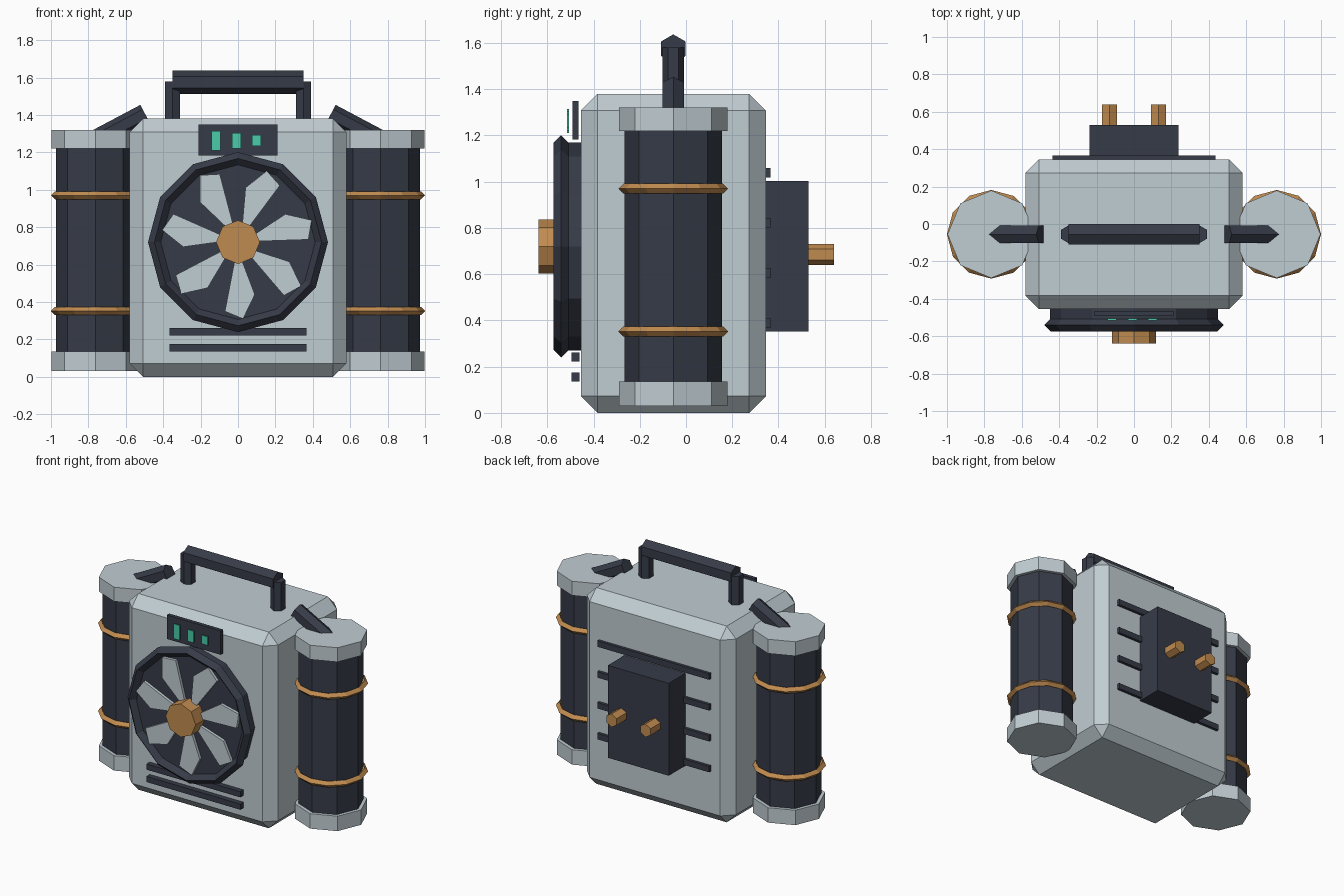
import bpy, bmesh, math
from mathutils import Vector, Matrix

cube = bpy.data.objects.get("Cube")
if cube:
    bpy.data.objects.remove(cube, do_unlink=True)


def material(name, rgb):
    m = bpy.data.materials.new(name)
    m.use_nodes = True
    m.diffuse_color = (*rgb, 1)
    m.node_tree.nodes["Principled BSDF"].inputs["Base Color"].default_value = (*rgb, 1)
    return m


GREY = material("pale_grey", (0.53, 0.61, 0.65))
DARK = material("dark_slate", (0.037, 0.044, 0.064))
COPPER = material("copper", (0.53, 0.26, 0.08))
GREEN = material("light_green", (0.07, 0.6, 0.4))
CY = -0.055   # depth of the body centre line
FAN_Z = 0.72  # height of the fan axis


def finish(name, bm, mat):
    bmesh.ops.recalc_face_normals(bm, faces=bm.faces)
    mesh = bpy.data.meshes.new(name)
    bm.to_mesh(mesh)
    bm.free()
    mesh.materials.append(mat)
    obj = bpy.data.objects.new(name, mesh)
    bpy.context.collection.objects.link(obj)
    return obj


def box(name, x, y, z, mat, chamfer=0):
    """Box from (min, max) pairs, optionally with flat chamfered edges."""
    bm = bmesh.new()
    bmesh.ops.create_cube(bm, size=1)
    for v in bm.verts:
        v.co = [(a + b) / 2 + c * (b - a) for c, (a, b) in zip(v.co, (x, y, z))]
    if chamfer:
        bmesh.ops.bevel(bm, geom=bm.edges[:], offset=chamfer, segments=1,
                        affect='EDGES', profile=0.5)
    return finish(name, bm, mat)


def extrude(name, points, offset, mat):
    """Solid swept from a flat outline."""
    bm = bmesh.new()
    face = bm.faces.new([bm.verts.new(p) for p in points])
    result = bmesh.ops.extrude_face_region(bm, geom=[face], use_keep_orig=True)
    moved = [v for v in result["geom"] if isinstance(v, bmesh.types.BMVert)]
    bmesh.ops.translate(bm, verts=moved, vec=offset)
    return finish(name, bm, mat)


def prism(name, start, end, radius, sides, first, mat):
    """Regular prism between two points; first is the direction of one corner."""
    start, end = Vector(start), Vector(end)
    axis = (end - start).normalized()
    u = Vector(first)
    u = (u - axis * u.dot(axis)).normalized()
    points = [start + Matrix.Rotation(math.tau * i / sides, 3, axis) @ u * radius
              for i in range(sides)]
    return extrude(name, points, end - start, mat)


def hoop(name, centre, major, minor, mat, tilt=0):
    """Ring with a diamond section."""
    bpy.ops.mesh.primitive_torus_add(location=centre, rotation=(tilt, 0, 0),
                                     major_segments=12, minor_segments=4,
                                     major_radius=major, minor_radius=minor)
    obj = bpy.context.object
    obj.name = name
    obj.data.materials.append(mat)
    return obj


UP, SIDE, BACK = (0, 0, 1), (1, 0, 0), (0, 1, 0)

# Main case
box("case", (-0.58, 0.58), (-0.455, 0.345), (0, 1.38), GREY, 0.072)

# Side tanks, handle posts and back nozzles, mirrored
for s, side in ((1, "left"), (-1, "right")):
    tx = s * 0.763
    prism(f"{side}_tank", (tx, CY, 0.1), (tx, CY, 1.25), 0.21, 8, SIDE, DARK)
    for part, low, high in (("lower", 0.03, 0.135), ("upper", 1.22, 1.32)):
        prism(f"{side}_{part}_tank_cap", (tx, CY, low), (tx, CY, high), 0.234, 8, SIDE, GREY)
    for part, z in (("lower", 0.352), ("upper", 0.97)):
        hoop(f"{side}_{part}_tank_band", (tx, CY, z), 0.215, 0.022, COPPER)
    prism(f"{side}_tank_pipe", (s * 0.78, CY, 1.256), (s * 0.497, CY, 1.406),
          0.054, 6, UP, DARK)
    prism(f"{side}_handle_post", (s * 0.35, CY, 1.34), (s * 0.35, CY, 1.58),
          0.047, 6, BACK, DARK)
    prism(f"{side}_back_nozzle", (s * 0.132, 0.5, 0.685), (s * 0.132, 0.64, 0.685),
          0.046, 6, UP, COPPER)

# Handle grip
prism("handle_grip", (-0.35, CY, 1.575), (0.35, CY, 1.575), 0.062, 6, UP, DARK)

# Fan housing, rim and hub
prism("fan_housing", (0, -0.44, FAN_Z), (0, -0.535, FAN_Z), 0.45, 12, UP, DARK)
hoop("fan_rim", (0, -0.54, FAN_Z), 0.447, 0.034, DARK, math.pi / 2)
prism("fan_hub", (0, -0.5, FAN_Z), (0, -0.638, FAN_Z), 0.117, 8, UP, COPPER)

# Seven fan blades from one outline
blade = [(-0.018, -0.1), (-0.07, -0.37), (0.027, -0.41), (0.09, -0.28), (0.022, -0.1)]
for i in range(7):
    turn = Matrix.Rotation(math.tau * i / 7, 3, 'Y')
    points = [turn @ Vector((x, -0.53, z)) + Vector((0, 0, FAN_Z)) for x, z in blade]
    extrude(f"fan_blade_{i + 1}", points, Vector((0, -0.025, 0)), GREY)

# Display panel with indicator lights of falling height
box("display_panel", (-0.21, 0.21), (-0.492, -0.465), (1.182, 1.35), DARK)
for i, half in enumerate((0.052, 0.041, 0.03)):
    x = -0.117 + i * 0.108
    box(f"indicator_light_{i + 1}", (x - 0.024, x + 0.024), (-0.515, -0.506),
        (1.263 - half, 1.263 + half), GREEN)

# Front vent slats
for i, z in enumerate((0.155, 0.242)):
    box(f"front_slat_{i + 1}", (-0.365, 0.365), (-0.496, -0.46), (z - 0.02, z + 0.02), DARK)

# Back unit and cooling slats
box("back_unit", (-0.237, 0.237), (0.33, 0.53), (0.353, 1.003), DARK)
for i in range(4):
    z = 0.388 + i * 0.217
    box(f"back_slat_{i + 1}", (-0.435, 0.435), (0.335, 0.365), (z - 0.021, z + 0.021), DARK)
